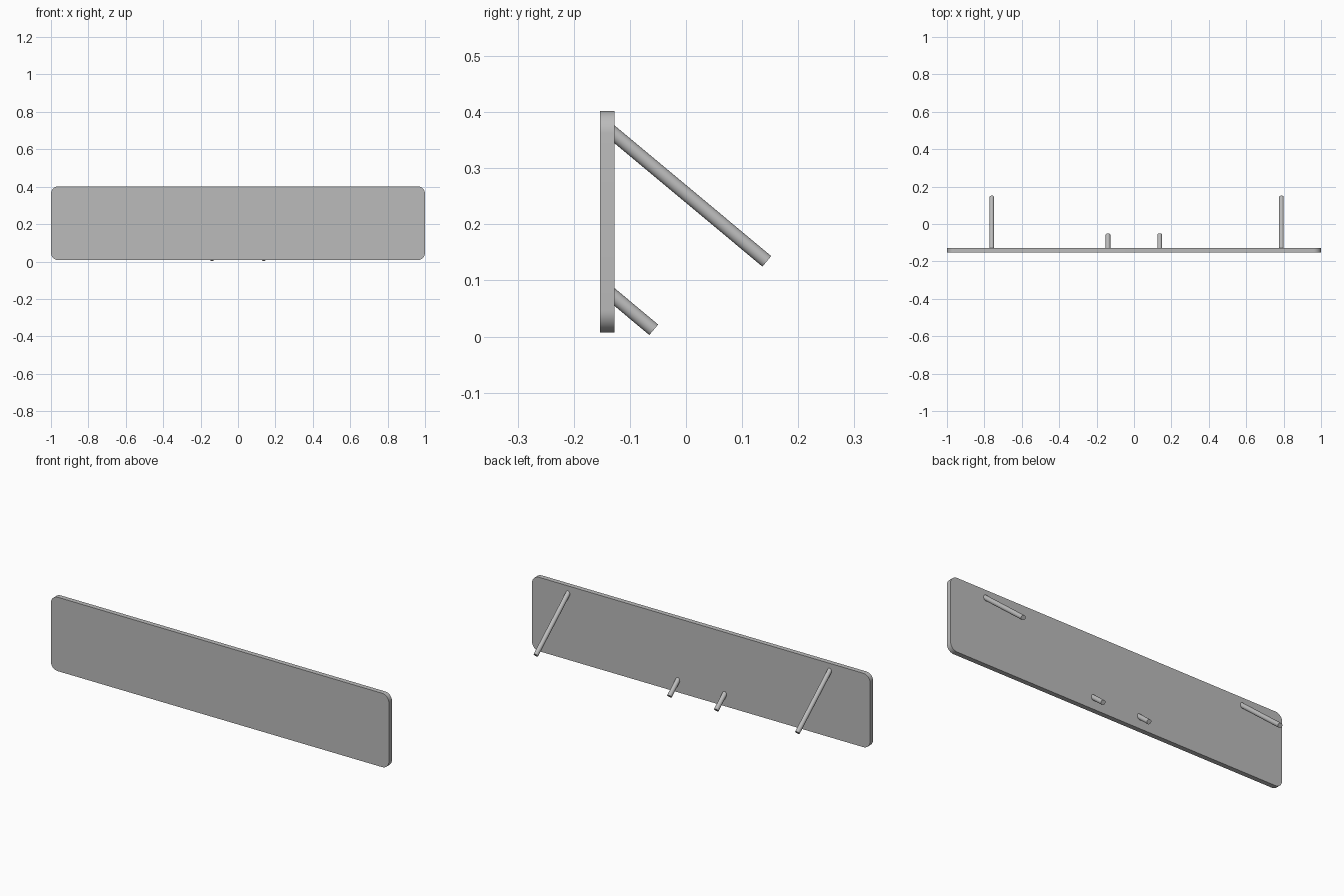
import bpy
import bmesh
from math import cos, sin, pi
from mathutils import Vector

cube = bpy.data.objects.get("Cube")
if cube:
    bpy.data.objects.remove(cube, do_unlink=True)

# Single grey finish
grey = bpy.data.materials.new("grey")
grey.use_nodes = True
colour = (0.5, 0.5, 0.5, 1)
grey.diffuse_color = colour
grey.node_tree.nodes["Principled BSDF"].inputs["Base Color"].default_value = colour

FRONT, BACK = -0.153, -0.127
BOTTOM, TOP = 0.007, 0.402
CORNER = 0.04
ROD_RADIUS = 0.0122


def finish(obj):
    obj.data.materials.append(grey)
    bpy.ops.object.select_all(action="DESELECT")
    obj.select_set(True)
    bpy.context.view_layer.objects.active = obj
    bpy.ops.object.shade_smooth_by_angle(angle=pi / 6)


def make_panel():
    """Upright board with rounded corners, extruded from its outline."""
    bm = bmesh.new()
    mid, half = (BOTTOM + TOP) / 2, (TOP - BOTTOM) / 2
    steps = 10
    ring = []
    for quarter, (sx, sz) in enumerate([(1, 1), (-1, 1), (-1, -1), (1, -1)]):
        for i in range(steps + 1):
            a = (quarter + i / steps) * pi / 2
            x = sx * (1 - CORNER) + CORNER * cos(a)
            z = mid + sz * (half - CORNER) + CORNER * sin(a)
            ring.append(bm.verts.new((x, FRONT, z)))
    face = bm.faces.new(ring)
    side = bmesh.ops.extrude_face_region(bm, geom=[face])["geom"]
    moved = [g for g in side if isinstance(g, bmesh.types.BMVert)]
    bmesh.ops.translate(bm, verts=moved, vec=(0, BACK - FRONT, 0))
    bmesh.ops.recalc_face_normals(bm, faces=bm.faces)
    mesh = bpy.data.meshes.new("panel")
    bm.to_mesh(mesh)
    bm.free()
    obj = bpy.data.objects.new("panel", mesh)
    bpy.context.collection.objects.link(obj)
    finish(obj)


def make_rod(name, x, root_z, tip):
    """Sloping round rod, its root sunk into the back of the panel."""
    root, end = Vector((x, BACK, root_z)), Vector((x, *tip))
    direction = (end - root).normalized()
    root -= direction * 0.013
    bpy.ops.mesh.primitive_cylinder_add(
        vertices=32, radius=ROD_RADIUS, depth=(end - root).length,
        location=(root + end) / 2,
        rotation=direction.to_track_quat("Z", "Y").to_euler())
    obj = bpy.context.object
    obj.name = name
    finish(obj)


make_panel()

# Long outer rods and short inner rods
make_rod("right_long_rod", -0.76, 0.36, (0.144, 0.134))
make_rod("left_long_rod", 0.788, 0.36, (0.144, 0.134))
make_rod("right_short_rod", -0.139, 0.07, (-0.0575, 0.012))
make_rod("left_short_rod", 0.138, 0.07, (-0.0575, 0.012))
